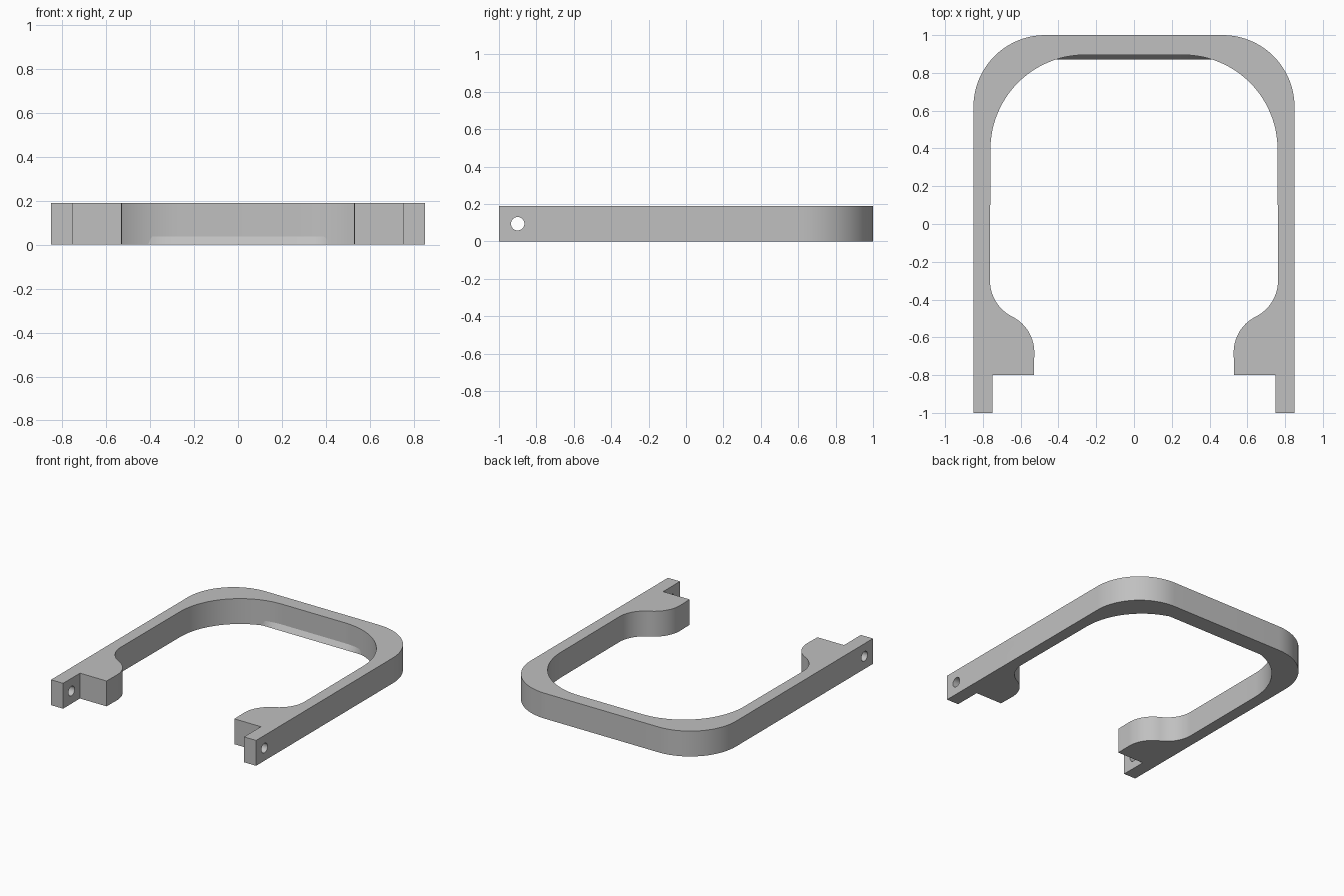
import bpy, bmesh
from math import radians, sin, cos, sqrt, pi

cube = bpy.data.objects.get("Cube")
if cube:
    bpy.data.objects.remove(cube, do_unlink=True)

HEIGHT = 0.19
BACK_INNER = 0.895
CORNER_X, CORNER_Y, CORNER_R = 0.26, 0.395, 0.5

grey = bpy.data.materials.new("plain grey")
grey.use_nodes = True
colour = (0.53, 0.53, 0.53, 1)
grey.diffuse_color = colour
grey.node_tree.nodes["Principled BSDF"].inputs["Base Color"].default_value = colour


def arc(cx, cy, r, start, end, steps=20):
    angles = [radians(start + (end - start) * i / steps) for i in range(steps + 1)]
    return [(cx + r * cos(a), cy + r * sin(a)) for a in angles]


def make_object(name, bm):
    bmesh.ops.recalc_face_normals(bm, faces=bm.faces[:])
    mesh = bpy.data.meshes.new(name)
    bm.to_mesh(mesh)
    bm.free()
    mesh.materials.append(grey)
    obj = bpy.data.objects.new(name, mesh)
    bpy.context.collection.objects.link(obj)
    return obj


def activate(obj):
    bpy.ops.object.select_all(action="DESELECT")
    obj.select_set(True)
    bpy.context.view_layer.objects.active = obj


# Half outline: outer corner, straight arm, stepped tip, curved pad, inner corner
outline = arc(0.47, 0.62, 0.38, 90, 0)
outline += [(0.85, -1), (0.75, -1), (0.75, -0.8), (0.53, -0.8)]
pad_r = sqrt(0.095 ** 2 + 0.19 ** 2)
outline += arc(0.74, -0.68, pad_r, 180, 116.57, 14)
outline += arc(0.55, -0.3, pad_r, -63.43, 0, 14)[1:]
outline += arc(CORNER_X, CORNER_Y, CORNER_R, 0, 90, 28)
outline += [(-x, y) for x, y in reversed(outline)]

# U-shaped frame
bm = bmesh.new()
base = bm.faces.new([bm.verts.new((x, y, 0)) for x, y in outline])
extruded = bmesh.ops.extrude_face_region(bm, geom=[base])["geom"]
bmesh.ops.translate(bm, vec=(0, 0, HEIGHT),
                    verts=[v for v in extruded if isinstance(v, bmesh.types.BMVert)])
frame = make_object("frame", bm)

# Pin hole through both arm tips
bpy.ops.mesh.primitive_cylinder_add(vertices=32, radius=0.036, depth=2.4,
                                    location=(0, -0.9, HEIGHT / 2),
                                    rotation=(0, pi / 2, 0))
cutter = bpy.context.object
cutter.name = "pin_hole_cutter"
cutter.hide_render = True
activate(frame)
cut = frame.modifiers.new("pin_hole", "BOOLEAN")
cut.operation = "DIFFERENCE"
cut.solver = "EXACT"
cut.object = cutter
bpy.ops.object.modifier_apply(modifier=cut.name)
bpy.data.objects.remove(cutter, do_unlink=True)
activate(frame)
bpy.ops.object.shade_smooth_by_angle(angle=radians(25))


# Sloped retaining lip along the inner back wall
def wall_y(x):
    run = max(abs(x) - CORNER_X, 0)
    return CORNER_Y + sqrt(CORNER_R ** 2 - run ** 2)


bm = bmesh.new()
rows = []
steps = 40
for i in range(steps + 1):
    x = 0.435 * (2 * i / steps - 1)
    top_z = 0.037 if abs(x) < 0.42 else 0.02
    y = max(wall_y(x), 0.874)
    rows.append([bm.verts.new(p) for p in
                 ((x, 0.872, 0), (x, y, top_z), (x, y + 0.004, 0))])
for a, b in zip(rows, rows[1:]):
    for j in range(3):
        k = (j + 1) % 3
        bm.faces.new((a[j], a[k], b[k], b[j]))
bm.faces.new(rows[0])
bm.faces.new(rows[-1])
lip = make_object("retaining_lip", bm)
activate(lip)
bpy.ops.object.shade_smooth_by_angle(angle=radians(25))
